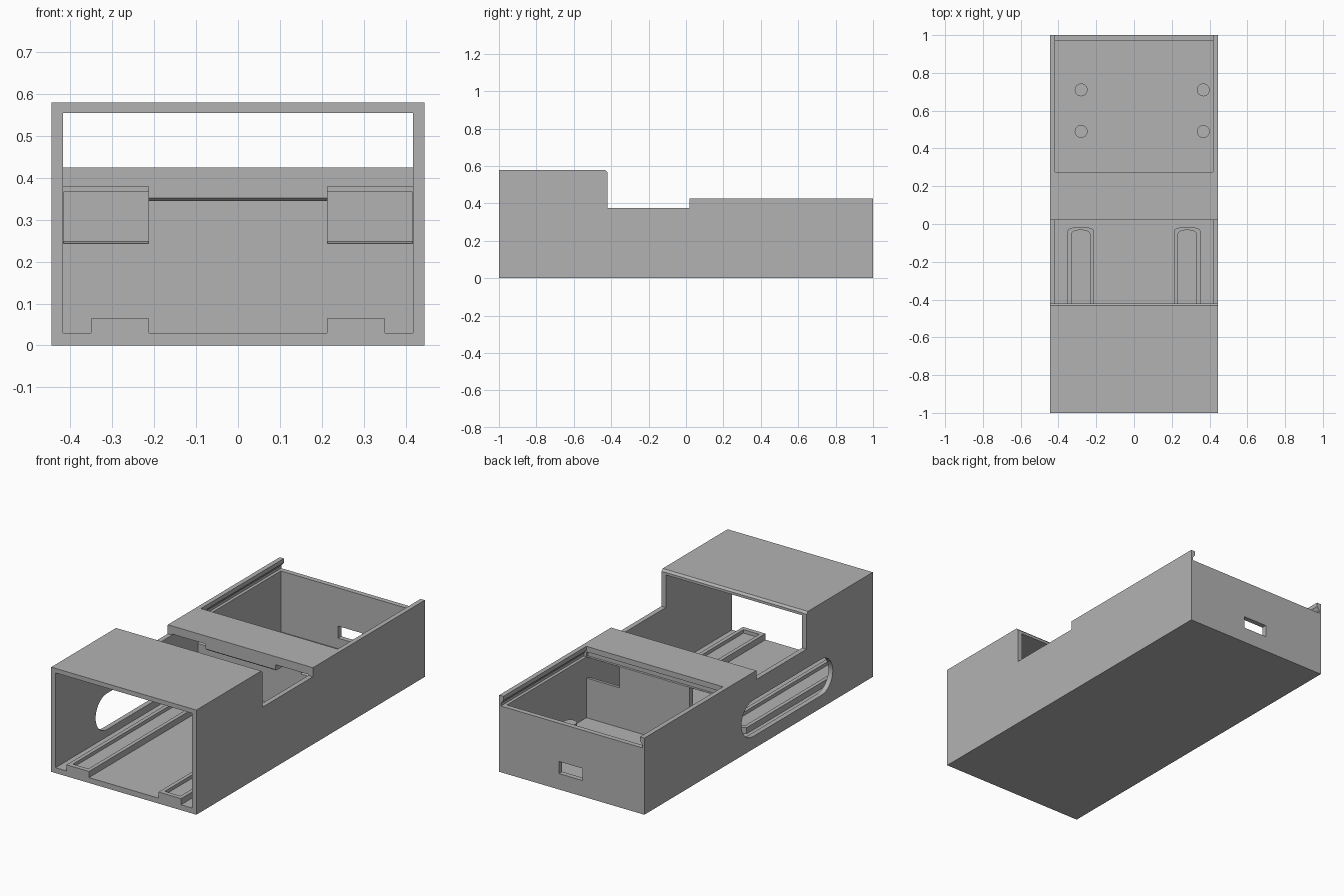
import bpy, bmesh, math
from mathutils import Vector

if "Cube" in bpy.data.objects:
    bpy.data.objects.remove(bpy.data.objects["Cube"])

gray = bpy.data.materials.new("plain gray")
gray.diffuse_color = (0.45, 0.45, 0.45, 1)
gray.use_nodes = True
gray.node_tree.nodes["Principled BSDF"].inputs["Base Color"].default_value = gray.diffuse_color


def prism(name, pts, axis, a, b):
    """Extrude a 2D outline along an axis: 'x' uses (y,z), 'y' uses (x,z), 'z' uses (x,y)."""
    place = {'x': lambda p, q, t: (t, p, q),
             'y': lambda p, q, t: (p, t, q),
             'z': lambda p, q, t: (p, q, t)}[axis]
    bm = bmesh.new()
    face = bm.faces.new([bm.verts.new(place(p, q, a)) for p, q in pts])
    ext = bmesh.ops.extrude_face_region(bm, geom=[face])
    moved = [g for g in ext['geom'] if isinstance(g, bmesh.types.BMVert)]
    bmesh.ops.translate(bm, verts=moved, vec=Vector(place(0, 0, b - a)))
    bmesh.ops.recalc_face_normals(bm, faces=bm.faces)
    me = bpy.data.meshes.new(name)
    bm.to_mesh(me)
    bm.free()
    me.materials.append(gray)
    ob = bpy.data.objects.new(name, me)
    bpy.context.collection.objects.link(ob)
    return ob


def box(name, x0, x1, y0, y1, z0, z1):
    return prism(name, [(x0, y0), (x1, y0), (x1, y1), (x0, y1)], 'z', z0, z1)


def cut(ob, cutter):
    mod = ob.modifiers.new("cut", 'BOOLEAN')
    mod.operation = 'DIFFERENCE'
    mod.solver = 'EXACT'
    mod.object = cutter
    bpy.context.view_layer.objects.active = ob
    bpy.ops.object.modifier_apply(modifier=mod.name)
    bpy.data.objects.remove(cutter)


def arc(cx, cy, rx, ry, a0, a1, n):
    return [(cx + rx * math.cos(math.radians(a0 + (a1 - a0) * i / n)),
             cy + ry * math.sin(math.radians(a0 + (a1 - a0) * i / n))) for i in range(n + 1)]


IN = 0.418      # inner half width
FLOOR = 0.03

# Outer case: stepped side profile across the full width
case = prism("case", [(-1, 0), (1, 0), (1, 0.425), (0.02, 0.425), (0.02, 0.375),
                      (-0.42, 0.375), (-0.42, 0.568), (-0.432, 0.58), (-1, 0.58)],
             'x', -0.445, 0.445)

# Front tunnel, open middle and space below the bridge
cut(case, prism("front_cavity", [(-1.1, FLOOR), (0.245, FLOOR), (0.245, 0.38), (0.021, 0.38),
                                 (0.021, 0.7), (-0.421, 0.7), (-0.421, 0.555), (-1.1, 0.555)],
                'x', -IN, IN))

# Rear compartment and the undercut groove for its sliding lid
cut(case, box("rear_cavity", -IN, IN, 0.275, 0.972, FLOOR, 0.37))
half = [(0.435, 0.367), (0.435, 0.382), (0.419, 0.402), (0.419, 0.6)]
cut(case, prism("lid_groove", half + [(-x, z) for x, z in reversed(half)], 'y', 0.274, 1.1))
cut(case, box("bridge_groove", -0.417, 0.417, 0.262, 0.3, 0.368, 0.395))

# Two cable windows in the partition, with sloping sills
for s in (-1, 1):
    a, b = sorted((s * 0.214, s * 0.417))
    cut(case, prism("window", [(0.2, 0.243), (0.245, 0.243), (0.272, 0.25), (0.3, 0.25),
                               (0.3, 0.366), (0.2, 0.366)], 'x', a, b))

# Long rounded slot in the left side
slot = arc(0.05, 0.17, 0.1, 0.1, -90, 90, 16) + arc(-0.55, 0.17, 0.1, 0.1, 90, 270, 16)
cut(case, prism("side_slot", slot, 'x', -0.6, -0.3))

# Socket opening in the back wall
cut(case, box("back_port", -0.067, 0.079, 0.9, 1.1, 0.088, 0.155))

# Thick middle of the bridge with a chamfered lower front edge
prism("bridge_rib", [(0.022, 0.381), (0.022, 0.352), (0.03, 0.345), (0.246, 0.345),
                     (0.246, 0.381)], 'x', -0.214, 0.214)

# Floor rails with a shallow recessed channel
for s, side in ((-1, "left"), (1, "right")):
    cx = s * 0.282
    rail = prism(side + "_rail", [(cx - 0.069, -1), (cx + 0.069, -1)]
                 + arc(cx, -0.035, 0.069, 0.02, 0, 180, 12), 'z', FLOOR - 0.002, 0.064)
    cut(rail, prism("channel", [(cx - 0.048, -0.975), (cx + 0.048, -0.975)]
                    + arc(cx, -0.05, 0.048, 0.018, 0, 180, 12), 'z', 0.045, 0.1))

# Board standoffs in the rear compartment
for x in (-0.28, 0.367):
    for y in (0.49, 0.71):
        post = prism("standoff", arc(x, y, 0.034, 0.034, 0, 345, 23), 'z', FLOOR - 0.002, 0.1)

# Keep hard edges, smooth only the round parts
for ob in bpy.context.scene.objects:
    bpy.ops.object.select_all(action='DESELECT')
    ob.select_set(True)
    bpy.context.view_layer.objects.active = ob
    bpy.ops.object.shade_smooth_by_angle(angle=math.radians(25))
